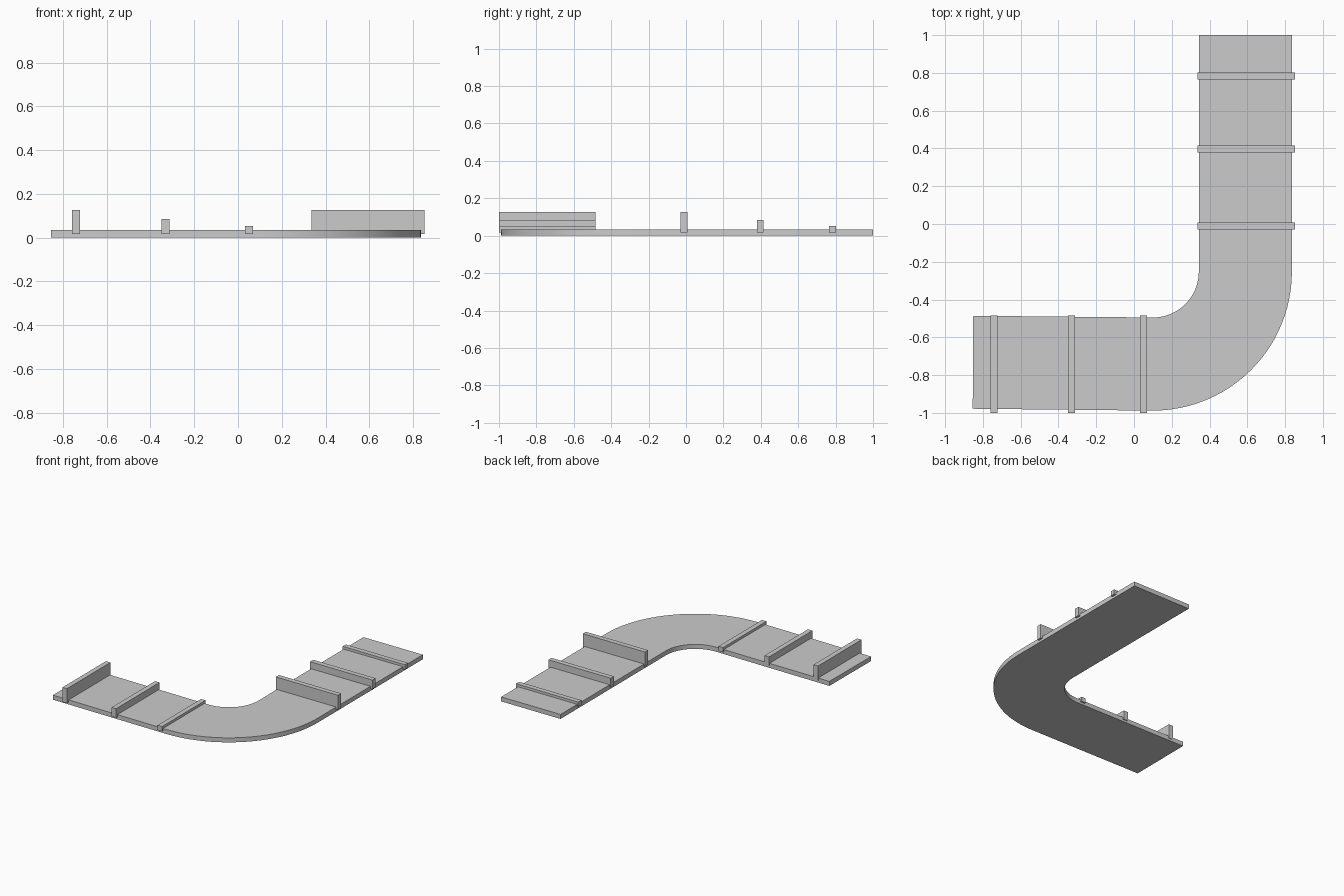
import bpy, bmesh, math

if "Cube" in bpy.data.objects:
    bpy.data.objects.remove(bpy.data.objects["Cube"])

SLAB_H = 0.034
CX, CY = 0.10, -0.252          # centre of the bend
R_IN, R_OUT = 0.243, 0.736
ARC_STEPS = 24


def make_object(name, bm):
    bmesh.ops.recalc_face_normals(bm, faces=bm.faces[:])
    mesh = bpy.data.meshes.new(name)
    bm.to_mesh(mesh)
    bm.free()
    obj = bpy.data.objects.new(name, mesh)
    bpy.context.collection.objects.link(obj)
    return obj


def box(name, x0, x1, y0, y1, z0, z1):
    bm = bmesh.new()
    bmesh.ops.create_cube(bm, size=1)
    for v in bm.verts:
        v.co = ((x0 + x1) / 2 + v.co.x * (x1 - x0),
                (y0 + y1) / 2 + v.co.y * (y1 - y0),
                (z0 + z1) / 2 + v.co.z * (z1 - z0))
    return make_object(name, bm)


# Curved track slab: pairs of inner and outer edge points swept along the path
stations = [((-0.851, -0.486), (-0.854, -0.978))]
for i in range(ARC_STEPS + 1):
    a = -math.pi / 2 + (math.pi / 2) * i / ARC_STEPS
    c, s = math.cos(a), math.sin(a)
    stations.append(((CX + R_IN * c, CY + R_IN * s), (CX + R_OUT * c, CY + R_OUT * s)))
stations.append(((CX + R_IN, 1.0), (CX + R_OUT, 1.0)))

bm = bmesh.new()
rings = []
for inner, outer in stations:
    rings.append([bm.verts.new((*inner, 0)), bm.verts.new((*outer, 0)),
                  bm.verts.new((*outer, SLAB_H)), bm.verts.new((*inner, SLAB_H))])
for r0, r1 in zip(rings, rings[1:]):
    for k in range(4):
        n = (k + 1) % 4
        bm.faces.new((r0[k], r0[n], r1[n], r1[k]))
bm.faces.new(rings[0])
bm.faces.new(rings[-1])
slab = make_object("track_slab", bm)
bpy.context.view_layer.objects.active = slab
slab.select_set(True)
bpy.ops.object.shade_smooth_by_angle(angle=math.radians(30))

# Cross barriers: tall, medium and low on each leg, slightly wider than the slab
HALF = 0.0185
BASE_Z = 0.017
tops = (("tall", 0.126), ("medium", 0.085), ("low", 0.053))
for (label, top), x, y in zip(tops, (-0.740, -0.332, 0.050), (-0.010, 0.397, 0.783)):
    box(f"{label}_barrier_west_leg", x - HALF, x + HALF, -1.0, -0.484, BASE_Z, top)
    box(f"{label}_barrier_north_leg", 0.335, 0.852, y - HALF, y + HALF, BASE_Z, top)
